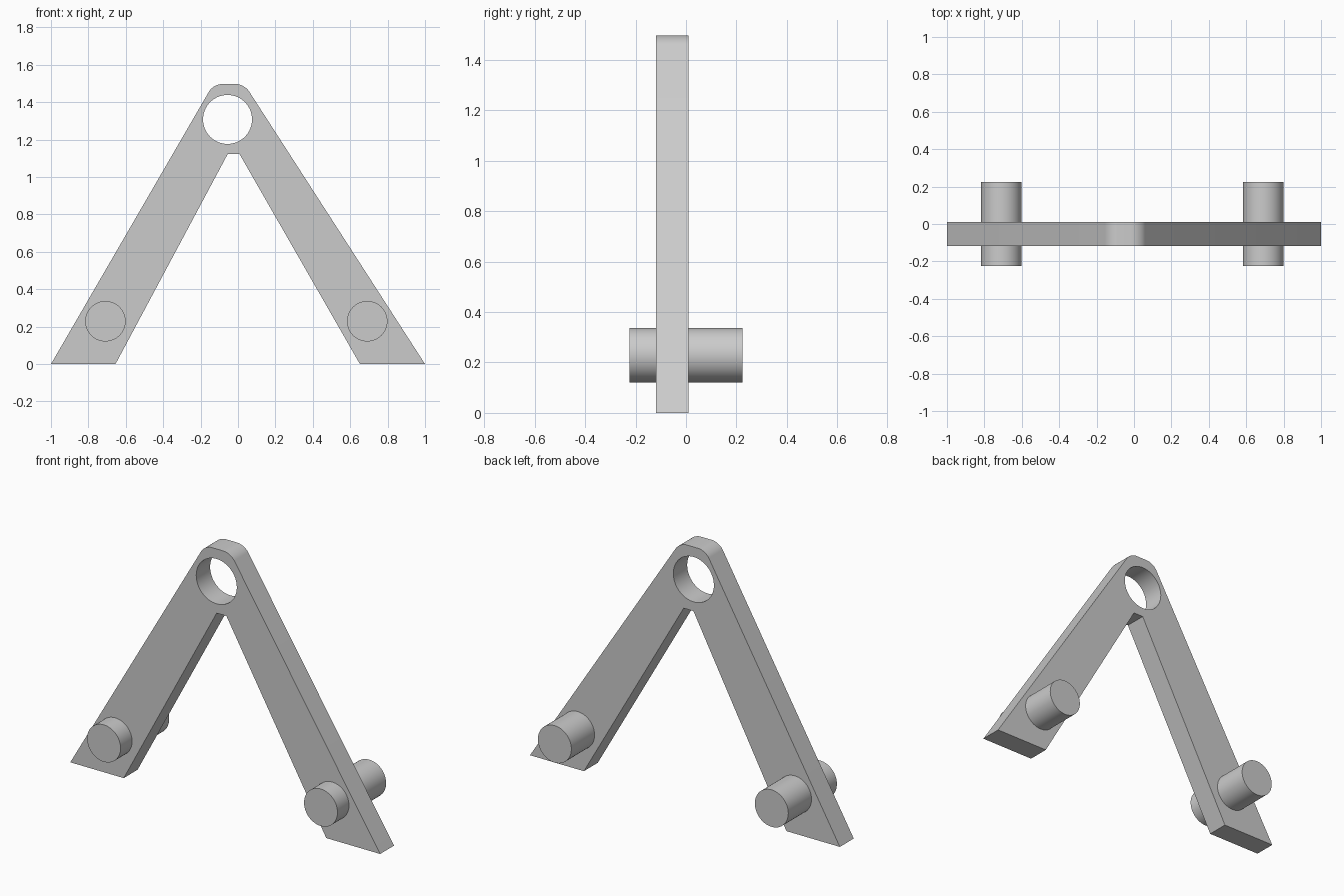
import bpy, bmesh
from math import radians
from mathutils import Matrix, Vector

cube = bpy.data.objects.get("Cube")
if cube:
    bpy.data.objects.remove(cube)

grey = bpy.data.materials.new("plain grey")
grey.use_nodes = True
colour = (0.6, 0.6, 0.6, 1)
grey.diffuse_color = colour
grey.node_tree.nodes["Principled BSDF"].inputs["Base Color"].default_value = colour


def add_object(name, bm):
    bmesh.ops.recalc_face_normals(bm, faces=bm.faces)
    mesh = bpy.data.meshes.new(name)
    bm.to_mesh(mesh)
    bm.free()
    mesh.materials.append(grey)
    obj = bpy.data.objects.new(name, mesh)
    bpy.context.collection.objects.link(obj)
    return obj


def cylinder(name, x, z, radius, y0, y1):
    """Round bar running along y."""
    bm = bmesh.new()
    place = Matrix.Translation((x, (y0 + y1) / 2, z)) @ Matrix.Rotation(radians(90), 4, "X")
    bmesh.ops.create_cone(bm, cap_ends=True, segments=64, radius1=radius,
                          radius2=radius, depth=y1 - y0, matrix=place)
    return add_object(name, bm)


def smooth(obj):
    bpy.ops.object.select_all(action="DESELECT")
    obj.select_set(True)
    bpy.context.view_layer.objects.active = obj
    bpy.ops.object.shade_smooth_by_angle(angle=radians(30))


# Two-legged plate: outline extruded in y, with the two top corners rounded
FRONT, BACK, TOP = -0.118, 0.01, 1.497
outline = [(-1, 0), (-0.655, 0), (-0.055, 1.123), (0.008, 1.123),
           (0.652, 0), (1, 0), (0.034, TOP), (-0.132, TOP)]
bm = bmesh.new()
face = bm.faces.new([bm.verts.new((x, FRONT, z)) for x, z in outline])
extruded = bmesh.ops.extrude_face_region(bm, geom=[face], use_keep_orig=True)["geom"]
bmesh.ops.translate(bm, vec=Vector((0, BACK - FRONT, 0)),
                    verts=[v for v in extruded if isinstance(v, bmesh.types.BMVert)])
corners = [e for e in bm.edges
           if all(v.co.z > TOP - 0.01 for v in e.verts)
           and abs(e.verts[0].co.x - e.verts[1].co.x) < 0.001]
bmesh.ops.bevel(bm, geom=corners, offset=0.045, offset_type="OFFSET",
                segments=8, profile=0.5, affect="EDGES")
plate = add_object("leg_plate", bm)

# Pivot hole through the apex
cutter = cylinder("hole_cutter", -0.056, 1.308, 0.131, FRONT - 0.1, BACK + 0.1)
cutter.hide_render = True
cut = plate.modifiers.new("pivot hole", "BOOLEAN")
cut.operation = "DIFFERENCE"
cut.solver = "EXACT"
cut.object = cutter
bpy.context.view_layer.objects.active = plate
bpy.ops.object.modifier_apply(modifier=cut.name)
bpy.data.objects.remove(cutter)
smooth(plate)

# Pegs through the feet
for name, x in (("right_peg", -0.709), ("left_peg", 0.691)):
    smooth(cylinder(name, x, 0.229, 0.108, -0.224, 0.224))
